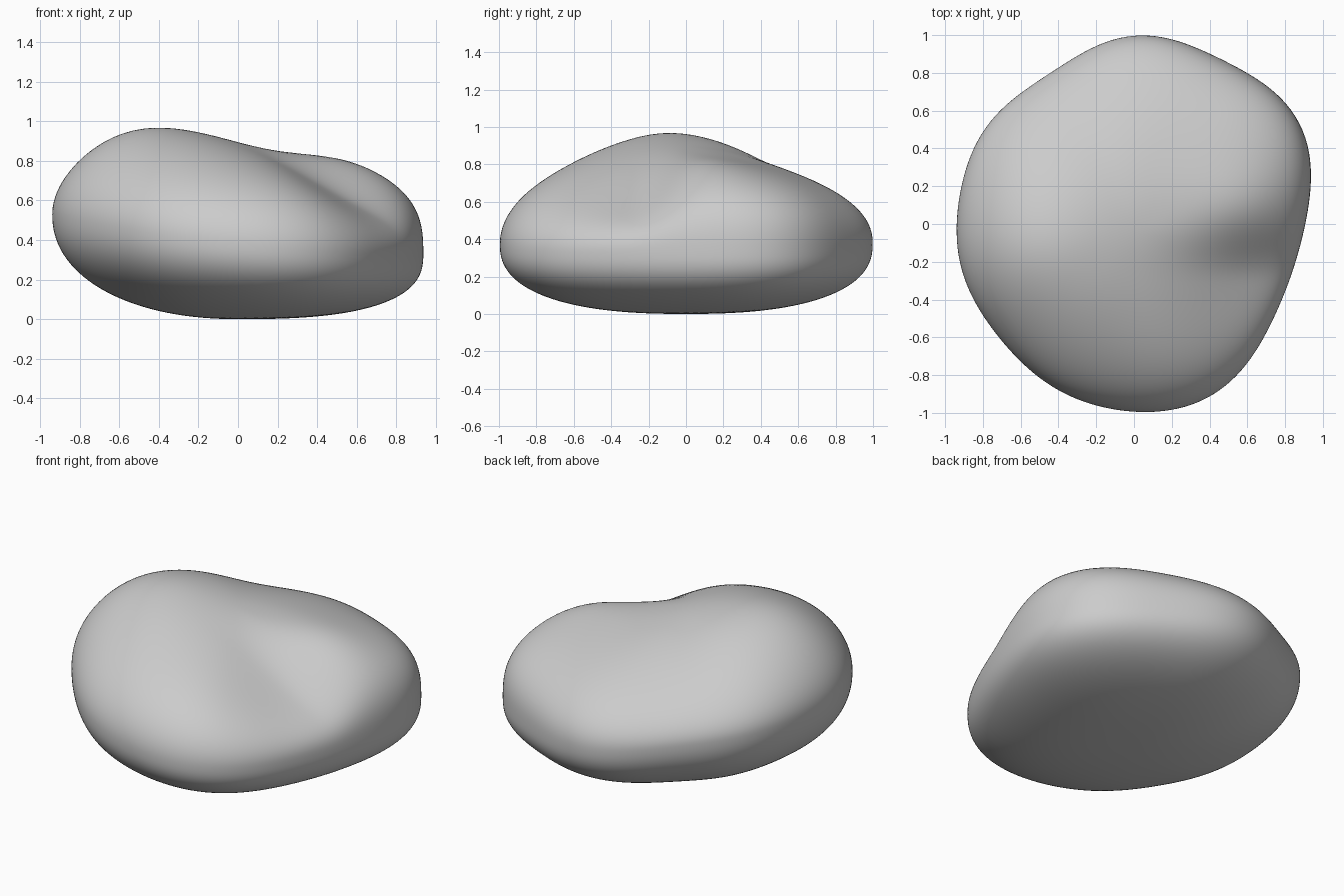
import bpy, bmesh, math

cube = bpy.data.objects.get("Cube")
if cube:
    bpy.data.objects.remove(cube)

# Plan outline: radius at equal angles, starting at +x and turning towards +y
OUTLINE = [.91, 1.0, 1.02, .985, 1.0, .925, .925, .935,
           .942, .938, .94, .967, .997, .997, .93, .873]


def outline_radius(angle):
    """Smooth periodic curve through the outline radii."""
    n = len(OUTLINE)
    total = sum(OUTLINE) / n
    for k in range(1, n // 2):
        a = sum(r * math.cos(math.tau * k * i / n) for i, r in enumerate(OUTLINE))
        b = sum(r * math.sin(math.tau * k * i / n) for i, r in enumerate(OUTLINE))
        total += 2 / n * (a * math.cos(k * angle) + b * math.sin(k * angle))
    return total


def bump(x, y, cx, cy, wx, wy):
    return math.exp(-.5 * (((x - cx) / wx) ** 2 + ((y - cy) / wy) ** 2))


def crown_height(x, y):
    """Height of the upper side before it rounds off at the rim."""
    h = .832 - .06 * y
    h += .225 * bump(x, y, -.7, -.1, .45, .48)             # main summit
    h += .035 * bump(x, y, .58, .06, .2, .18)              # side shoulder
    h -= .21 * bump(x, y, .75, -.3, .33, .19 if y > -.3 else .45)  # hollow
    return h


def shape_point(co):
    """Move a point of a unit sphere onto the pebble."""
    angle = math.atan2(co.y, co.x)
    flat = min(1, math.hypot(co.x, co.y))
    rise = min(1, abs(co.z))
    waist = .405 - .1 * math.cos(angle) + .025 * math.cos(2 * angle)
    top = co.z > 0
    if top:
        power = 2 + .85 * max(0, math.cos(angle - math.radians(30))) ** 2
    else:
        power = 2.4 + .25 * math.cos(angle)
    r = outline_radius(angle) * flat ** (2 / power)
    s = rise ** (2 / power)
    x, y = r * math.cos(angle), r * math.sin(angle)
    z = waist + (crown_height(x, y) - waist) * s if top else waist * (1 - s)
    return x, y, z


# Pebble body
bm = bmesh.new()
bmesh.ops.create_icosphere(bm, subdivisions=6, radius=1)
for v in bm.verts:
    v.co = shape_point(v.co.normalized())
mesh = bpy.data.meshes.new("pebble")
bm.to_mesh(mesh)
bm.free()
mesh.shade_smooth()
pebble = bpy.data.objects.new("pebble", mesh)
bpy.context.collection.objects.link(pebble)

# Light relaxing of the surface
relax = pebble.modifiers.new("relax", 'SMOOTH')
relax.factor = .5
relax.iterations = 4

# Stone colour
stone = bpy.data.materials.new("stone grey")
stone.use_nodes = True
grey = (.6, .6, .6, 1)
stone.diffuse_color = grey
stone.node_tree.nodes["Principled BSDF"].inputs["Base Color"].default_value = grey
mesh.materials.append(stone)
